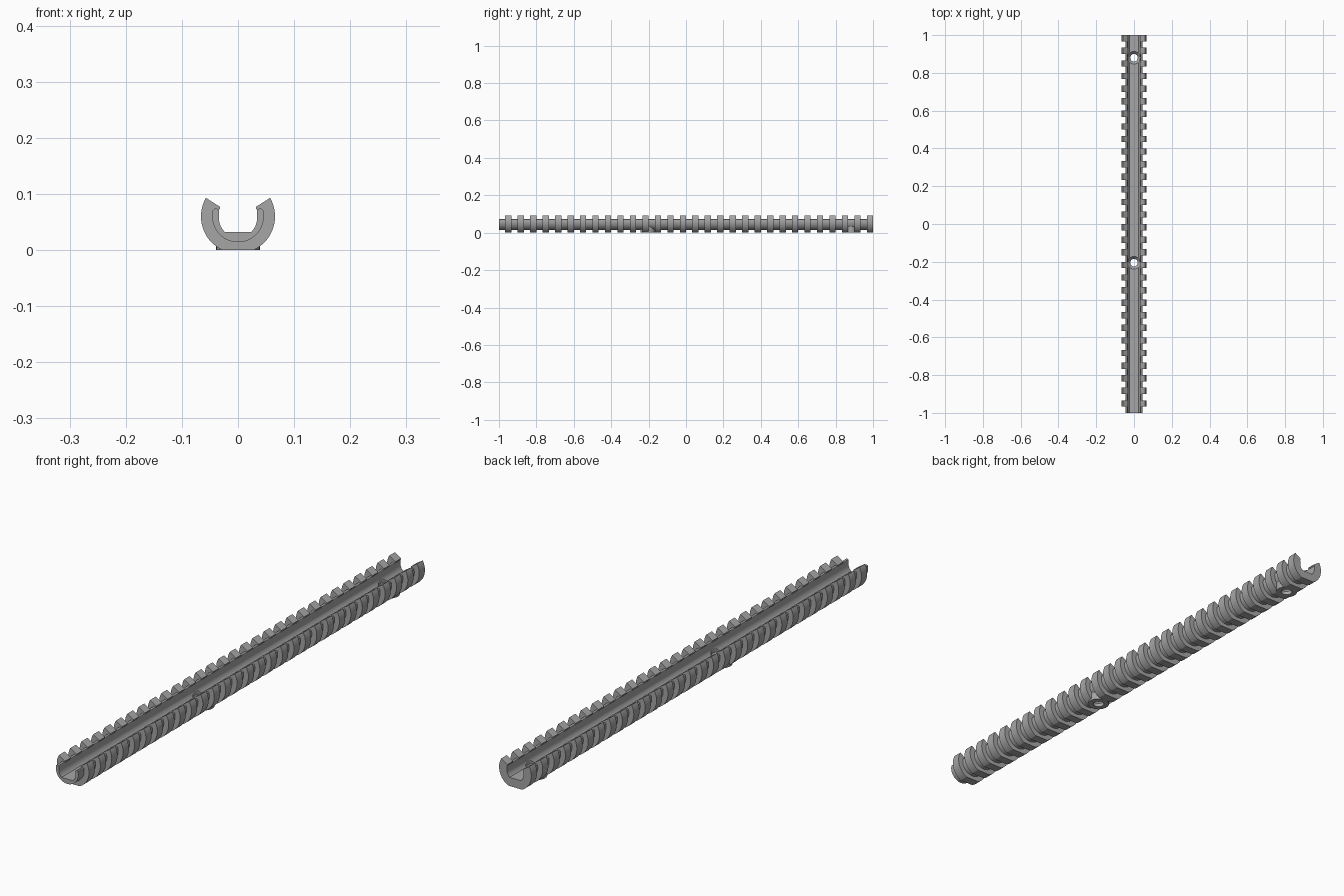
import bpy, bmesh
from math import sin, cos, radians

if "Cube" in bpy.data.objects:
    bpy.data.objects.remove(bpy.data.objects["Cube"], do_unlink=True)

grey = bpy.data.materials.new("mid_grey")
grey.use_nodes = True
colour = (0.38, 0.38, 0.38, 1)
grey.diffuse_color = colour
grey.node_tree.nodes["Principled BSDF"].inputs["Base Color"].default_value = colour

CENTRE = 0.06          # height of the channel axis
HOLES = (0.88, -0.205)  # screw positions along the length
RIBS = 30
PITCH = 2 / RIBS


def arc(r, start, end, steps, cz=CENTRE):
    angles = [radians(start + (end - start) * i / steps) for i in range(steps + 1)]
    return [(r * cos(a), cz + r * sin(a)) for a in angles]


def mirrored(half):
    """Close a right-hand profile (outer, top to bottom, then inner) by its mirror image."""
    outer, inner = half
    flip = lambda pts: [(-x, z) for x, z in reversed(pts)]
    return outer + flip(outer) + flip(inner) + inner


def prisms(name, profile, spans):
    bm = bmesh.new()
    for y0, y1 in spans:
        ends = [[bm.verts.new((x, y, z)) for x, z in profile] for y in (y0, y1)]
        bm.faces.new(ends[0])
        bm.faces.new(ends[1][::-1])
        n = len(profile)
        for i in range(n):
            j = (i + 1) % n
            bm.faces.new((ends[0][j], ends[0][i], ends[1][i], ends[1][j]))
    return finish(name, bm)


def turned(name, profile, y, sides=32):
    """Solid of revolution about a vertical axis, from (radius, height) pairs."""
    bm = bmesh.new()
    rings = [[bm.verts.new((r * cos(radians(360 * i / sides)),
                            y + r * sin(radians(360 * i / sides)), z))
              for i in range(sides)] for r, z in profile]
    for a, b in zip(rings, rings[1:]):
        for i in range(sides):
            j = (i + 1) % sides
            bm.faces.new((a[i], a[j], b[j], b[i]))
    bm.faces.new(rings[0][::-1])
    bm.faces.new(rings[-1])
    return finish(name, bm)


def finish(name, bm):
    bmesh.ops.recalc_face_normals(bm, faces=bm.faces)
    mesh = bpy.data.meshes.new(name)
    bm.to_mesh(mesh)
    bm.free()
    mesh.materials.append(grey)
    ob = bpy.data.objects.new(name, mesh)
    bpy.context.collection.objects.link(ob)
    return ob


def select(ob):
    bpy.ops.object.select_all(action='DESELECT')
    ob.select_set(True)
    bpy.context.view_layer.objects.active = ob


# Channel: thin U with rounded lips and a flat floor
outer = [(0.038, 0.074), (0.042, 0.074), (0.045, 0.071)] + arc(0.046, 0, -88, 20)
inner = [(0.023, 0.032)] + arc(0.034, -42, 0, 10, 0.057) + [(0.034, 0.069), (0.035, 0.072)]
channel = prisms("channel", mirrored((outer, inner)), [(-1, 1)])

# Ribs: open rings flattened underneath, ending in inward-facing tips
outer = [p for p in arc(0.066, 30, -64, 26) if p[1] > 0.001] + [(0.028, 0)]
inner = arc(0.04, -88, 0, 18) + [(0.035, 0.070), (0.032, 0.074), (0.032, 0.077)]
spans = [(-1 + PITCH * (i + 0.5), -1 + PITCH * (i + 1)) for i in range(RIBS)]
ribs = prisms("ribs", mirrored((outer, inner)), spans)

# Screw bosses under the floor
parts = [channel, ribs]
for i, y in enumerate(HOLES):
    parts.append(turned(f"screw_boss_{i + 1}", [(0.039, 0), (0.039, 0.032)], y))

# Countersunk screw holes through everything
cutters = [turned(f"screw_cutter_{i + 1}",
                  [(0.02, -0.02), (0.02, 0.014), (0.0335, 0.029), (0.0335, 0.065)], y)
           for i, y in enumerate(HOLES)]
for ob in parts:
    select(ob)
    for cutter in cutters:
        mod = ob.modifiers.new("screw_hole", 'BOOLEAN')
        mod.operation = 'DIFFERENCE'
        mod.solver = 'EXACT'
        mod.object = cutter
        bpy.ops.object.modifier_apply(modifier=mod.name)
    bpy.ops.object.shade_smooth_by_angle(angle=radians(25))
for cutter in cutters:
    bpy.data.objects.remove(cutter, do_unlink=True)
